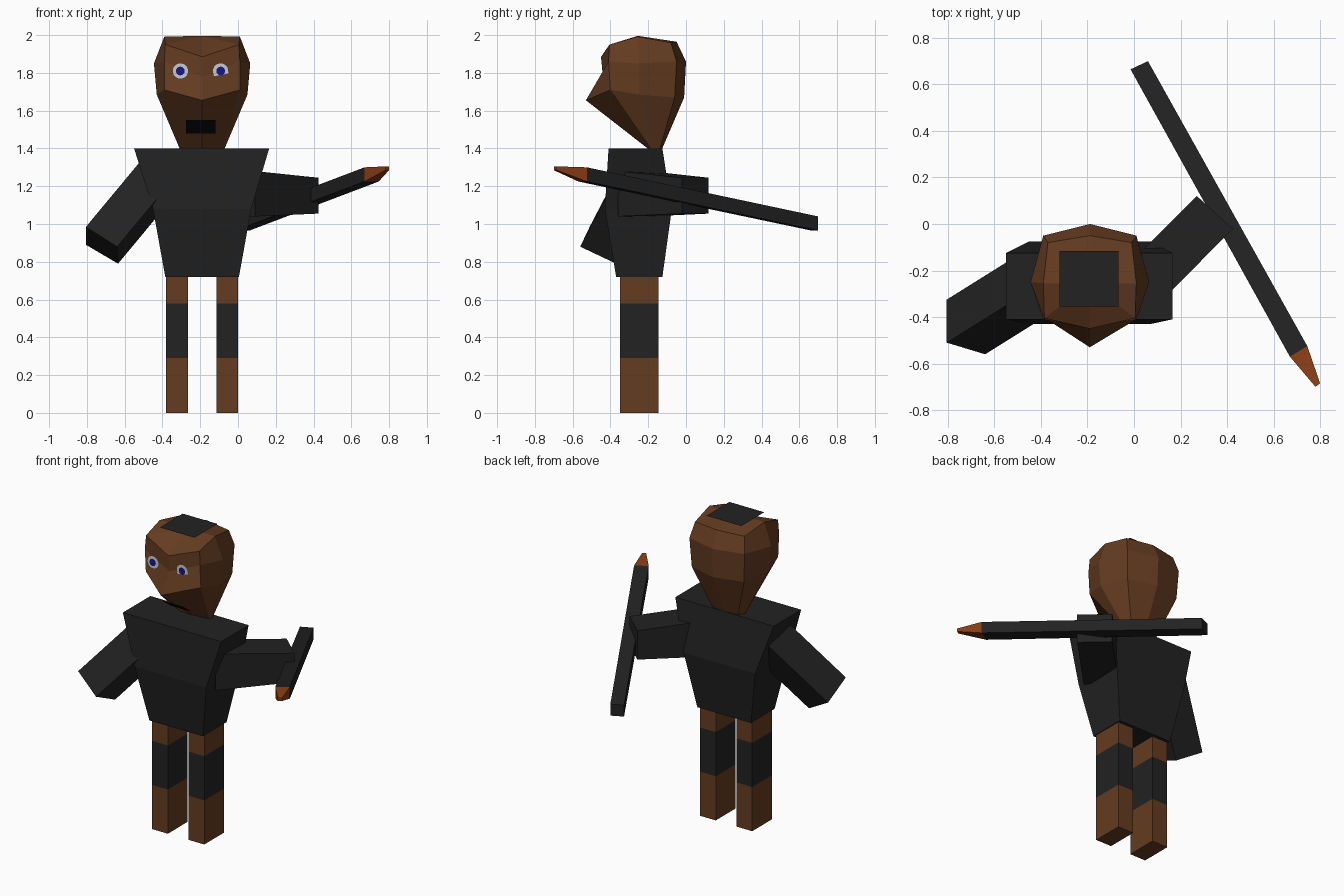
import bpy, bmesh
from mathutils import Vector

if "Cube" in bpy.data.objects:
    bpy.data.objects.remove(bpy.data.objects["Cube"])


def material(name, r, g, b):
    m = bpy.data.materials.new(name)
    m.diffuse_color = (r, g, b, 1)
    m.use_nodes = True
    m.node_tree.nodes["Principled BSDF"].inputs["Base Color"].default_value = m.diffuse_color
    return m


BROWN = material("brown", 0.13, 0.045, 0.015)
DARK = material("dark", 0.016, 0.016, 0.016)
BLACK = material("black", 0.004, 0.004, 0.004)
ORANGE = material("orange", 0.27, 0.05, 0.008)
WHITE = material("white", 0.6, 0.6, 0.6)
BLUE = material("blue", 0.008, 0.008, 0.25)
CX = -0.19  # body centre line


def loft(name, rings, mats, apex=None):
    """Skin a list of point rings; one material per segment, optional apex on the last ring."""
    bm = bmesh.new()
    vs = [[bm.verts.new(p) for p in ring] for ring in rings]
    n = len(rings[0])
    for s in range(len(rings) - 1):
        for i in range(n):
            j = (i + 1) % n
            f = bm.faces.new((vs[s][i], vs[s][j], vs[s + 1][j], vs[s + 1][i]))
            f.material_index = min(s, len(mats) - 1)
    if n > 2 and len(rings) > 1:
        bm.faces.new(vs[0][::-1])
    if apex:
        top = bm.verts.new(apex)
        for i in range(n):
            bm.faces.new((vs[-1][i], vs[-1][(i + 1) % n], top))
    else:
        bm.faces.new(vs[-1]).material_index = len(mats) - 1
    if len(rings) > 1:
        bmesh.ops.recalc_face_normals(bm, faces=bm.faces)
    me = bpy.data.meshes.new(name)
    bm.to_mesh(me)
    bm.free()
    for m in mats:
        me.materials.append(m)
    ob = bpy.data.objects.new(name, me)
    bpy.context.collection.objects.link(ob)
    return ob


def rect(x0, x1, y0, y1, z):
    return [(x0, y0, z), (x1, y0, z), (x1, y1, z), (x0, y1, z)]


def shift(ring, d):
    return [tuple(Vector(p) + Vector(d)) for p in ring]


def stick_end(a, b, z0, z1):
    return [(*a, z0), (*b, z0), (*b, z1), (*a, z1)]


# Legs with dark bands
for side, x0 in (("left", -0.38), ("right", -0.115)):
    loft(side + "_leg", [rect(x0, x0 + 0.115, -0.35, -0.145, z) for z in (0, 0.29, 0.58, 0.73)],
         [BROWN, DARK, BROWN])

# Torso
loft("torso", [rect(-0.385, 0.005, -0.37, -0.125, 0.72),
               rect(-0.45, 0.07, -0.43, -0.075, 1.08),
               rect(-0.55, 0.165, -0.41, -0.125, 1.4)], [DARK])

# Hanging arm
hand = [(-0.805, -0.325, 0.89), (-0.805, -0.51, 0.985), (-0.64, -0.56, 0.88), (-0.635, -0.37, 0.79)]
loft("hanging_arm", [hand, shift(hand, (0.32, 0.2, 0.385))], [DARK])

# Arm holding the staff
loft("holding_arm", [stick_end((0.27, 0.12), (0.425, -0.02), 1.055, 1.245),
                     stick_end((-0.05, -0.2), (0.09, -0.36), 1.04, 1.28)], [DARK])

# Staff and its tip
back = stick_end((-0.015, 0.665), (0.06, 0.7), 0.965, 1.04)
front = stick_end((0.67, -0.57), (0.745, -0.525), 1.225, 1.3)
loft("staff", [back, front], [DARK])
loft("staff_tip", [front, stick_end((0.78, -0.7), (0.8, -0.685), 1.285, 1.305)], [ORANGE])


# Head: eight-sided rings given as half outlines from front to back, mirrored
def head_ring(half):
    right = [(CX + x, y, z) for x, y, z in half]
    left = [(CX - x, y, z) for x, y, z in half[-2:0:-1]]
    return right + left


head = [
    [(0, -0.19, 1.39), (0.11, -0.18, 1.39), (0.115, -0.165, 1.39), (0.09, -0.14, 1.39), (0, -0.13, 1.39)],
    [(0, -0.53, 1.655), (0.2, -0.40, 1.71), (0.24, -0.25, 1.685), (0.19, -0.06, 1.67), (0, -0.01, 1.67)],
    [(0, -0.44, 1.78), (0.2, -0.41, 1.86), (0.255, -0.25, 1.85), (0.2, -0.05, 1.86), (0, 0, 1.86)],
    [(0, -0.45, 1.885), (0.195, -0.405, 1.95), (0.2, -0.255, 1.992), (0.18, -0.08, 1.96), (0, -0.05, 1.965)],
]
loft("head", [head_ring(h) for h in head], [BROWN], apex=(CX, -0.255, 1.996))

# Flat patch on the crown
loft("crown_patch", [rect(-0.32, -0.067, -0.355, -0.117, 2.0)], [DARK])

# Mouth plate lying along the slope under the nose
loft("mouth", [[(-0.275, -0.307, 1.48), (-0.12, -0.307, 1.48),
                (-0.12, -0.4, 1.55), (-0.275, -0.4, 1.55)]], [BLACK])


# Eyes: flat discs facing forward
def disc(name, x, y, z, r, mat):
    bpy.ops.mesh.primitive_circle_add(vertices=24, radius=r, fill_type='NGON',
                                      location=(x, y, z), rotation=(1.5708, 0, 0))
    bpy.context.object.name = name
    bpy.context.object.data.materials.append(mat)


for side, x in (("left", -0.305), ("right", -0.092)):
    disc(side + "_eye", x, -0.447, 1.81, 0.043, WHITE)
    disc(side + "_pupil", x, -0.451, 1.81, 0.023, BLUE)
